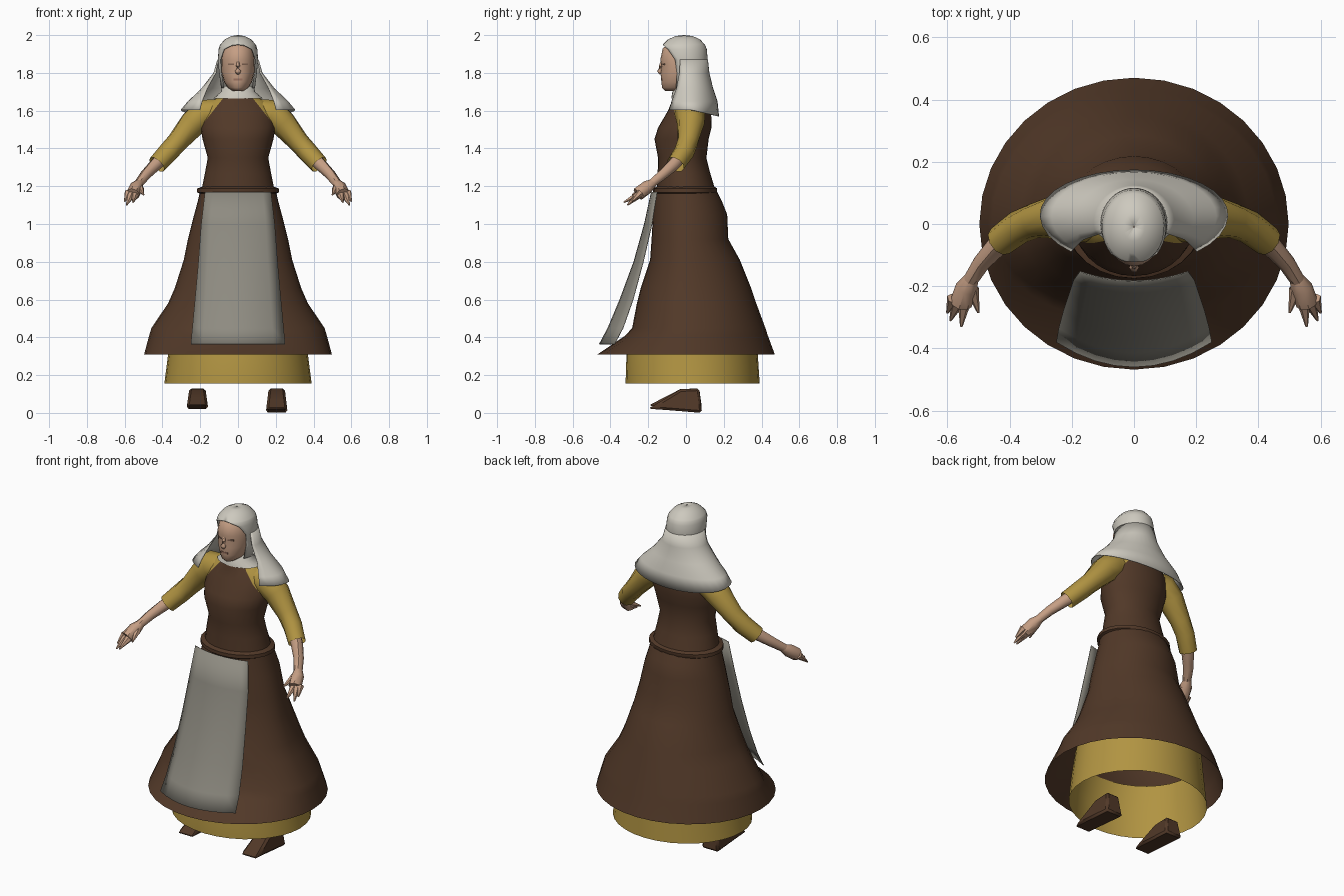
import bpy, bmesh, math
from mathutils import Vector

if "Cube" in bpy.data.objects:
    bpy.data.objects.remove(bpy.data.objects["Cube"], do_unlink=True)


def material(name, *rgb):
    lin = [(c / 255) ** 2.2 for c in rgb] + [1]
    m = bpy.data.materials.new(name)
    m.use_nodes = True
    m.diffuse_color = lin
    m.node_tree.nodes["Principled BSDF"].inputs["Base Color"].default_value = lin
    return m


BROWN = material("brown wool", 82, 59, 44)
YELLOW = material("mustard cloth", 176, 147, 68)
LINEN = material("pale linen", 204, 200, 189)
GREY = material("grey apron cloth", 141, 138, 128)
SKIN = material("skin", 196, 157, 131)
LIP = material("lips", 152, 112, 95)
SHADE = material("eye shade", 128, 100, 84)


def finish(name, bm, *mats, mirror=False, angle=45, thick=0, bevel=0):
    bmesh.ops.remove_doubles(bm, verts=bm.verts, dist=0.0005)
    bmesh.ops.recalc_face_normals(bm, faces=bm.faces)
    me = bpy.data.meshes.new(name)
    bm.to_mesh(me)
    bm.free()
    for m in mats:
        me.materials.append(m)
    ob = bpy.data.objects.new(name, me)
    bpy.context.collection.objects.link(ob)
    bpy.ops.object.select_all(action='DESELECT')
    ob.select_set(True)
    bpy.context.view_layer.objects.active = ob
    bpy.ops.object.shade_smooth_by_angle(angle=math.radians(angle))
    if thick:
        ob.modifiers.new("Thickness", 'SOLIDIFY').thickness = thick
    if bevel:
        ob.modifiers.new("Soft edges", 'BEVEL').width = bevel
    if mirror:
        ob.modifiers.new("Mirror", 'MIRROR')


def skin_rows(bm, rows):
    rows = [[bm.verts.new(p) for p in row] for row in rows]
    for a, b in zip(rows, rows[1:]):
        for i in range(len(a) - 1):
            bm.faces.new((a[i], a[i + 1], b[i + 1], b[i]))
    return rows


def loft(rings, n=24, caps=False):
    """Rings: height, centre y, half width, front depth, back depth, front gap, back drop."""
    bm = bmesh.new()
    rows = []
    for z, cy, rx, rf, rb, *extra in rings:
        gap, drop = (extra + [0, 0])[:2]
        row = []
        for i in range(n + 1):
            t = math.radians(gap + (360 - 2 * gap) * i / n)
            c = math.cos(t)
            row.append((rx * math.sin(t), cy - (rf if c > 0 else rb) * c, z - drop * max(0, -c)))
        rows.append(row)
    rows = skin_rows(bm, rows)
    if caps:
        bm.faces.new(rows[0][:-1])
        bm.faces.new(rows[-1][:-1])
    return bm


def tube(bm, path, n=8, caps=True):
    """Path: pairs of point and radius."""
    pts = [Vector(p) for p, r in path]
    rows = []
    for i, (p, r) in enumerate(path):
        d = pts[min(i + 1, len(pts) - 1)] - pts[max(i - 1, 0)]
        q = d.to_track_quat('Z', 'Y')
        rows.append([pts[i] + q @ Vector((r * math.cos(a), r * math.sin(a), 0))
                     for a in (math.tau * k / n for k in range(n + 1))])
    rows = skin_rows(bm, rows)
    if caps:
        bm.faces.new(rows[0][:-1])
        bm.faces.new(rows[-1][:-1])


# Skirts and waistband
finish("overskirt", loft([
    (1.18, 0, .2, .165, .16), (1.12, 0, .213, .17, .19), (1.05, 0, .232, .175, .218),
    (.92, 0, .265, .182, .224), (.81, 0, .287, .19, .285), (.66, 0, .335, .24, .345),
    (.58, 0, .37, .26, .372), (.45, 0, .458, .285, .42), (.41, 0, .47, .32, .433),
    (.31, 0, .497, .468, .47)], 32), BROWN)
finish("underskirt", loft([(.46, .03, .355, .31, .34), (.31, .03, .37, .345, .35),
                           (.155, .03, .39, .35, .36)], 32), YELLOW)
finish("waistband", loft([(1.16, 0, .2, .165, .16), (1.168, 0, .218, .175, .165),
                          (1.188, 0, .216, .175, .165), (1.198, 0, .188, .155, .15)]), BROWN)

# Apron panel, bowed around the front of the skirt
bm = bmesh.new()
skin_rows(bm, [[(w * u / 4, y + bow * (u / 4) ** 2, z) for u in range(-4, 5)]
               for z, y, w, bow in [(1.17, -.185, .175, .03), (1, -.222, .195, .04),
                                    (.8, -.278, .21, .05), (.6, -.352, .228, .07),
                                    (.45, -.415, .242, .08), (.365, -.46, .25, .08)]])
finish("apron", bm, GREY, thick=.004)

# Bodice: the neckline is cut so the shoulders show the undergarment
bm = loft([(1.17, 0, .195, .155, .158), (1.27, -.01, .175, .14, .138), (1.35, -.01, .16, .138, .118),
           (1.45, -.01, .188, .157, .13), (1.51, 0, .198, .148, .135), (1.6, .02, .187, .115, .113),
           (1.65, .03, .15, .105, .092), (1.675, .03, .09, .1, .07)], 28, caps=True)
for s in (-1, 1):
    bmesh.ops.bisect_plane(bm, geom=bm.verts[:] + bm.edges[:] + bm.faces[:],
                           plane_co=(.075 * s, 0, 1.67), plane_no=(.78 * s, 0, .62))
for f in bm.faces:
    c = f.calc_center_median()
    f.material_index = int(.78 * (abs(c.x) - .075) + .62 * (c.z - 1.67) > 0)
finish("bodice", bm, BROWN, YELLOW)

# Sleeves, arms and hands
bm = bmesh.new()
tube(bm, [((.1, .02, 1.6), .065), ((.18, .02, 1.585), .082), ((.24, .025, 1.53), .073),
          ((.32, .01, 1.435), .056), ((.37, -.01, 1.38), .054), ((.43, -.055, 1.315), .05)],
     10, caps=False)
finish("sleeves", bm, YELLOW, mirror=True)
bm = bmesh.new()
tube(bm, [((.38, -.02, 1.37), .036), ((.44, -.07, 1.31), .034), ((.49, -.125, 1.26), .028),
          ((.525, -.18, 1.215), .024)])
tube(bm, [((.52, -.17, 1.22), .022), ((.538, -.205, 1.195), .036), ((.556, -.255, 1.158), .036)])
for base, tip in [((.58, -.24, 1.165), (.6, -.285, 1.12)), ((.565, -.25, 1.155), (.59, -.31, 1.1)),
                  ((.545, -.25, 1.155), (.555, -.33, 1.115)), ((.52, -.21, 1.19), (.5, -.285, 1.155))]:
    tube(bm, [(base, .022), (tip, .004)], 6)
finish("forearms_and_hands", bm, SKIN, mirror=True)

# Head, nose and neck
finish("head", loft([
    (1.705, -.05, .03, .06, .07), (1.722, -.04, .055, .087, .09), (1.752, -.03, .074, .1, .1),
    (1.8, -.03, .086, .105, .11), (1.84, -.03, .088, .1, .12), (1.87, -.03, .088, .106, .12),
    (1.93, -.02, .08, .103, .1), (1.97, -.01, .05, .06, .07)], 20, caps=True), SKIN, angle=60)
bm = bmesh.new()
tube(bm, [((0, -.127, 1.865), .006), ((0, -.135, 1.835), .01), ((0, -.14, 1.81), .016),
          ((0, -.132, 1.797), .011)], 6)
finish("nose", bm, SKIN, angle=80)
finish("neck", loft([(1.62, 0, .06, .06, .06), (1.74, -.01, .055, .055, .06)], 12, True), SKIN)


def plate(name, mat, at, size, turn=0, mirror=False):
    bm = bmesh.new()
    bmesh.ops.create_cube(bm, size=1)
    for v in bm.verts:
        v.co = Vector((v.co.x * size[0], v.co.y * .006 + turn * v.co.x * size[0],
                       v.co.z * size[1])) + Vector(at)
    finish(name, bm, mat, mirror=mirror)


plate("eyes", SHADE, (.037, -.12, 1.845), (.03, .009), .4, True)
plate("mouth", LIP, (0, -.129, 1.765), (.045, .009))

# Head covering: cap with face opening, neck cloth and draped veil
finish("cap", loft([(2, -.01, .002, .002, .002), (1.995, -.01, .035, .045, .045),
                    (1.977, -.01, .07, .085, .085), (1.951, -.01, .093, .112, .108),
                    (1.945, -.01, .097, .118, .113, 22), (1.925, -.01, .103, .124, .12, 46),
                    (1.87, 0, .107, .12, .115, 61), (1.8, 0, .1, .11, .1, 64),
                    (1.72, 0, .09, .1, .09, 58)], 28), LINEN, thick=.004, angle=60)
finish("neck_cloth", loft([(1.73, 0, .085, .05, .07), (1.7, 0, .09, .072, .08),
                           (1.665, .01, .13, .088, .09)]), LINEN)
finish("veil", loft([(1.872, 0, .109, .1, .116, 72), (1.8, .005, .13, .1, .119, 66),
                     (1.72, .013, .192, .12, .13, 58), (1.65, .024, .265, .145, .143, 46),
                     (1.605, .03, .303, .16, .145, 42, .035)]), LINEN, thick=.004)

# Shoes: wedge profiles that widen toward the sole
for name, x, lift in (("left_shoe", .205, 0), ("right_shoe", -.215, .02)):
    bm = bmesh.new()
    outline = [(-.2, .022), (-.12, .07), (-.03, .125), (.07, .13), (.085, 0), (-.1, .015)]
    sides = [[bm.verts.new((x + s * (.058 - .12 * z), y, lift + z * (1 - lift / .13)))
              for y, z in outline] for s in (-1, 1)]
    for side in sides:
        bm.faces.new(side)
    for i in range(len(outline)):
        bm.faces.new((sides[0][i - 1], sides[0][i], sides[1][i], sides[1][i - 1]))
    finish(name, bm, BROWN, bevel=.012)
